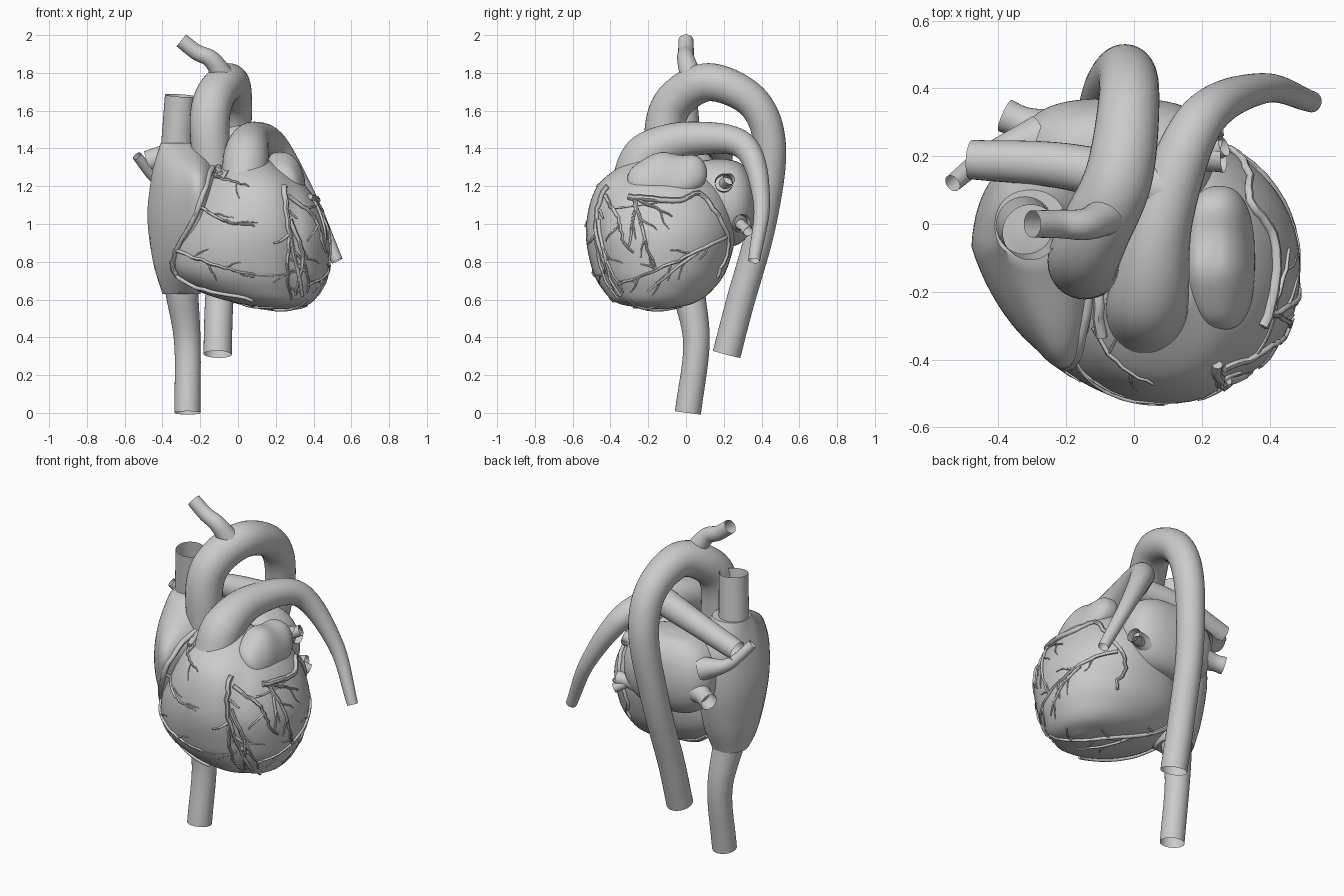
import bpy, bmesh, math, random
from mathutils import Vector
from mathutils.bvhtree import BVHTree

if "Cube" in bpy.data.objects:
    bpy.data.objects.remove(bpy.data.objects["Cube"])

random.seed(4)


def smooth_path(pts, steps):
    """Catmull-Rom through tuples of any size."""
    p = [Vector(q) for q in pts]
    p = [2 * p[0] - p[1]] + p + [2 * p[-1] - p[-2]]
    out = []
    for i in range(1, len(p) - 2):
        a, b, c, d = p[i - 1:i + 3]
        for s in range(steps):
            t = s / steps
            out.append(b + ((c - a) * t + (2 * a - 5 * b + 4 * c - d) * t * t
                            + (3 * b - a - 3 * c + d) * t ** 3) / 2)
    return out + [p[-2]]


def finish(name, bm):
    me = bpy.data.meshes.new(name)
    bm.to_mesh(me)
    ob = bpy.data.objects.new(name, me)
    bpy.context.collection.objects.link(ob)
    bpy.ops.object.select_all(action='DESELECT')
    ob.select_set(True)
    bpy.context.view_layer.objects.active = ob
    bpy.ops.object.shade_smooth_by_angle(angle=math.radians(45))


def skin(bm, rings, caps):
    for a, b in zip(rings, rings[1:]):
        for i in range(len(a)):
            j = (i + 1) % len(a)
            bm.faces.new((a[i], a[j], b[j], b[i]))
    if caps:
        bm.faces.new(rings[0][::-1])
        bm.faces.new(rings[-1])


def loft(name, sections, n, shape=lambda co: co, seg=64):
    """Closed body from horizontal sections (z, xmin, xmax, ymin, ymax)."""
    bm = bmesh.new()
    rings = []
    for z, x0, x1, y0, y1 in smooth_path(sections, 8):
        ring = []
        for i in range(seg):
            c, s = math.cos(math.tau * i / seg), math.sin(math.tau * i / seg)
            ring.append(bm.verts.new(shape(Vector((
                (x0 + x1 + (x1 - x0) * math.copysign(abs(c) ** (2 / n), c)) / 2,
                (y0 + y1 + (y1 - y0) * math.copysign(abs(s) ** (2 / n), s)) / 2, z)))))
        rings.append(ring)
    skin(bm, rings, True)
    tree = BVHTree.FromBMesh(bm)
    finish(name, bm)
    return tree


def pouch(name, c, r, n, shape=lambda co: co):
    """Rounded box-like chamber: a loft whose sections follow an ellipse."""
    rows = []
    for i in range(11):
        a = math.pi * (i / 10 - 0.5) * 0.97
        k = math.cos(a) ** (2 / n)
        rows.append((c[2] + r[2] * math.sin(a), c[0] - r[0] * k, c[0] + r[0] * k,
                     c[1] - r[1] * k, c[1] + r[1] * k))
    loft(name, rows, n, shape)


def sweep(bm, pts, seg, caps=False):
    """Round tube along (x, y, z, radius) points."""
    co = [Vector(p[:3]) for p in pts]
    side, rings = None, []
    for i, p in enumerate(co):
        t = (co[min(i + 1, len(co) - 1)] - co[max(i - 1, 0)]).normalized()
        side = t.orthogonal() if side is None else side - t * side.dot(t)
        side.normalize()
        up = t.cross(side)
        angles = [math.tau * k / seg for k in range(seg)]
        rings.append([bm.verts.new(p + pts[i][3] * (side * math.cos(a) + up * math.sin(a)))
                      for a in angles])
    skin(bm, rings, caps)


def vessel(name, *pts):
    bm = bmesh.new()
    sweep(bm, smooth_path(pts, 10), 32)
    finish(name, bm)


# Ventricles, with a shallow groove between the two chambers
def groove(co):
    if co.y < -0.2:
        co.y *= 1 - 0.05 * math.exp(-((co.x - 0.29) / 0.05) ** 2)
    return co


ventricles = loft("ventricles", [
    (0.55, 0.2, 0.3, -0.2, -0.1), (0.58, 0, 0.385, -0.36, 0.04),
    (0.65, -0.22, 0.44, -0.44, 0.14), (0.77, -0.34, 0.48, -0.5, 0.22),
    (0.98, -0.31, 0.48, -0.53, 0.26), (1.2, -0.19, 0.36, -0.47, 0.18),
    (1.34, -0.06, 0.16, -0.3, -0.05)], 2.1, groove)


# Atria and left auricle
def flat_shoulder(co):
    """Slopes the outer front corner of the right atrium."""
    co.x += 0.38 * max(0, -co.y - 0.07) * min(1, max(0, (-0.15 - co.x) / 0.25))
    return co


right_atrium = loft("right_atrium", [
    (0.63, -0.4, -0.2, -0.1, 0.1), (0.8, -0.45, -0.13, -0.28, 0.16),
    (1.03, -0.48, -0.1, -0.4, 0.2), (1.25, -0.46, -0.1, -0.4, 0.19),
    (1.43, -0.41, -0.2, -0.11, 0.1)], 2.2, flat_shoulder)
pouch("left_atrium", (-0.05, 0.175, 1.11), (0.29, 0.195, 0.235), 3)
pouch("left_auricle", (0.255, -0.1, 1.25), (0.095, 0.21, 0.125), 2.6,
      lambda c: c + Vector((0.25 * (1.25 - c.z), 0.2 * (c.z - 1.25), 0.008 * math.sin(c.y * 30))))

# Great vessels: (x, y, z, radius)
vessel("aorta", (-0.13, -0.12, 1.2, 0.1), (-0.15, -0.11, 1.53, 0.105),
       (-0.12, -0.03, 1.68, 0.105), (-0.045, 0.14, 1.75, 0.1), (-0.015, 0.36, 1.64, 0.09),
       (-0.025, 0.445, 1.4, 0.085), (-0.07, 0.4, 1, 0.077), (-0.1, 0.285, 0.58, 0.075),
       (-0.108, 0.215, 0.31, 0.075))
vessel("arch_branch_artery", (-0.07, 0.03, 1.77, 0.06), (-0.14, 0, 1.87, 0.047),
       (-0.22, 0, 1.91, 0.042), (-0.3, 0, 1.972, 0.04))
vessel("pulmonary_trunk_and_left_artery", (0.035, -0.275, 1.22, 0.122),
       (0.045, -0.2, 1.37, 0.118), (0.085, 0.03, 1.45, 0.092), (0.2, 0.31, 1.41, 0.07),
       (0.38, 0.4, 1.12, 0.045), (0.525, 0.36, 0.805, 0.031))
vessel("right_pulmonary_artery", (0.1, 0.1, 1.46, 0.08), (-0.2, 0.17, 1.41, 0.068),
       (-0.48, 0.19, 1.33, 0.058))
vessel("upper_vena_cava", (-0.325, 0, 1.38, 0.085), (-0.305, -0.025, 1.68, 0.082))
vessel("lower_vena_cava", (-0.268, 0.01, 0, 0.069), (-0.268, 0.055, 0.37, 0.07),
       (-0.3, 0.01, 0.66, 0.088))


# Pulmonary veins: stubs that widen into the left atrium
def vein(name, start, end, r, fork=0):
    a, b = Vector(start), Vector(end)
    vessel(name, (*a, 1.7 * r), (*a.lerp(b, 0.6), r), (*b, r))
    if fork:
        tip = b + Vector((0, 0.03, fork))
        vessel(name + "_fork", (*a.lerp(b, 0.5), r * 0.7), (*tip, r * 0.65))


vein("left_upper_vein", (0.12, 0.2, 1.19), (0.265, 0.2, 1.22), 0.048, 0.02)
vein("left_lower_vein", (0.1, 0.26, 1), (0.255, 0.3, 1.01), 0.042, -0.05)
vein("right_lower_vein", (-0.24, 0.26, 1.07), (-0.38, 0.32, 1.04), 0.05)
vessel("right_upper_vein", (-0.28, 0.25, 1.19, 0.07), (-0.43, 0.2, 1.24, 0.034),
       (-0.535, 0.12, 1.36, 0.026))

# Coronary arteries: flat paths projected on the heart, with branches grown by rule
VIEWS = {
    "front": (lambda a, b: Vector((a, -2, b)), Vector((0, 1, 0))),
    "side": (lambda a, b: Vector((2, a, b)), Vector((-1, 0, 0))),
    "below": (lambda a, b: Vector((a, b, -2)), Vector((0, 0, 1)))}


def project(view, p, lift):
    start, ray = VIEWS[view]
    o = start(p[0], p[1])
    hits = [h for h in (t.ray_cast(o, ray) for t in (ventricles, right_atrium)) if h[0]]
    hit = min(hits, key=lambda h: h[3]) if hits else ventricles.find_nearest(o + ray * 1.8)
    return hit[0] + (hit[0] - Vector((0.05, -0.12, 0.95))).normalized() * lift


def grow(bm, view, path, r, twigs):
    n = len(path) - 1
    sweep(bm, [(*project(view, p, r * 0.4), r * (1 - 0.5 * i / n))
               for i, p in enumerate(path)], 8, True)
    for k in range(twigs):
        i = n * (k + 1) // (twigs + 1)
        d = path[i + 1] - path[i]
        ang = math.atan2(d.y, d.x) + random.uniform(0.5, 1) * (-1) ** k
        pts = [path[i]]
        for _ in range(3):
            ang += random.uniform(-0.4, 0.4)
            pts.append(pts[-1] + Vector((math.cos(ang), math.sin(ang))) * random.uniform(0.025, 0.042))
        grow(bm, view, smooth_path(pts, 4), r * 0.55, 0)


def artery(name, view, r, twigs, *pts):
    bm = bmesh.new()
    path = [p + Vector((random.uniform(-1, 1), random.uniform(-1, 1))) * 0.004
            for p in smooth_path(pts, 8)]
    grow(bm, view, path, r, twigs)
    finish(name, bm)


artery("right_coronary", "front", 0.018, 0, (-0.09, 1.26), (-0.13, 1.3), (-0.22, 1.05),
       (-0.34, 0.8), (-0.24, 0.68), (0.08, 0.6))
artery("right_low_branch", "front", 0.01, 4, (-0.33, 0.86), (-0.1, 0.78), (0.1, 0.73))
artery("right_middle_branch", "front", 0.009, 3, (-0.2, 1.09), (-0.08, 1.02), (0.09, 0.99))
artery("right_upper_branch", "front", 0.008, 2, (-0.12, 1.25), (0.06, 1.2))
artery("front_descending", "front", 0.016, 3, (0.24, 1.2), (0.27, 0.95), (0.34, 0.62))
artery("front_side_branch", "front", 0.013, 2, (0.27, 1.02), (0.34, 0.83), (0.3, 0.63))
artery("front_inner_branch", "front", 0.01, 3, (0.27, 0.93), (0.26, 0.74), (0.28, 0.6))
artery("front_diagonal", "front", 0.012, 2, (0.26, 1.15), (0.4, 1.03), (0.46, 0.85))
artery("circumflex", "side", 0.017, 0, (-0.3, 1.14), (-0.05, 1.12), (0.08, 1.15),
       (0.22, 0.92), (0.16, 0.72))
artery("left_margin_branch", "side", 0.01, 3, (-0.27, 1.13), (-0.22, 0.93), (-0.17, 0.75))
artery("left_front_branch", "side", 0.01, 1, (-0.26, 1.14), (-0.3, 0.88))
artery("left_upper_branch", "side", 0.009, 2, (-0.24, 1.12), (-0.07, 1.04))
artery("left_rear_branch", "side", 0.011, 5, (0.21, 0.93), (-0.08, 0.79), (-0.36, 0.68))
artery("left_low_branch", "side", 0.009, 3, (0.06, 0.85), (-0.2, 0.65))
artery("apex_branch", "side", 0.009, 3, (-0.46, 0.88), (-0.33, 0.64))
artery("rear_descending", "below", 0.014, 5, (-0.2, 0.08), (0.12, -0.06), (0.36, -0.3))
artery("rear_branch", "below", 0.01, 3, (-0.02, 0.01), (0.18, -0.28))
